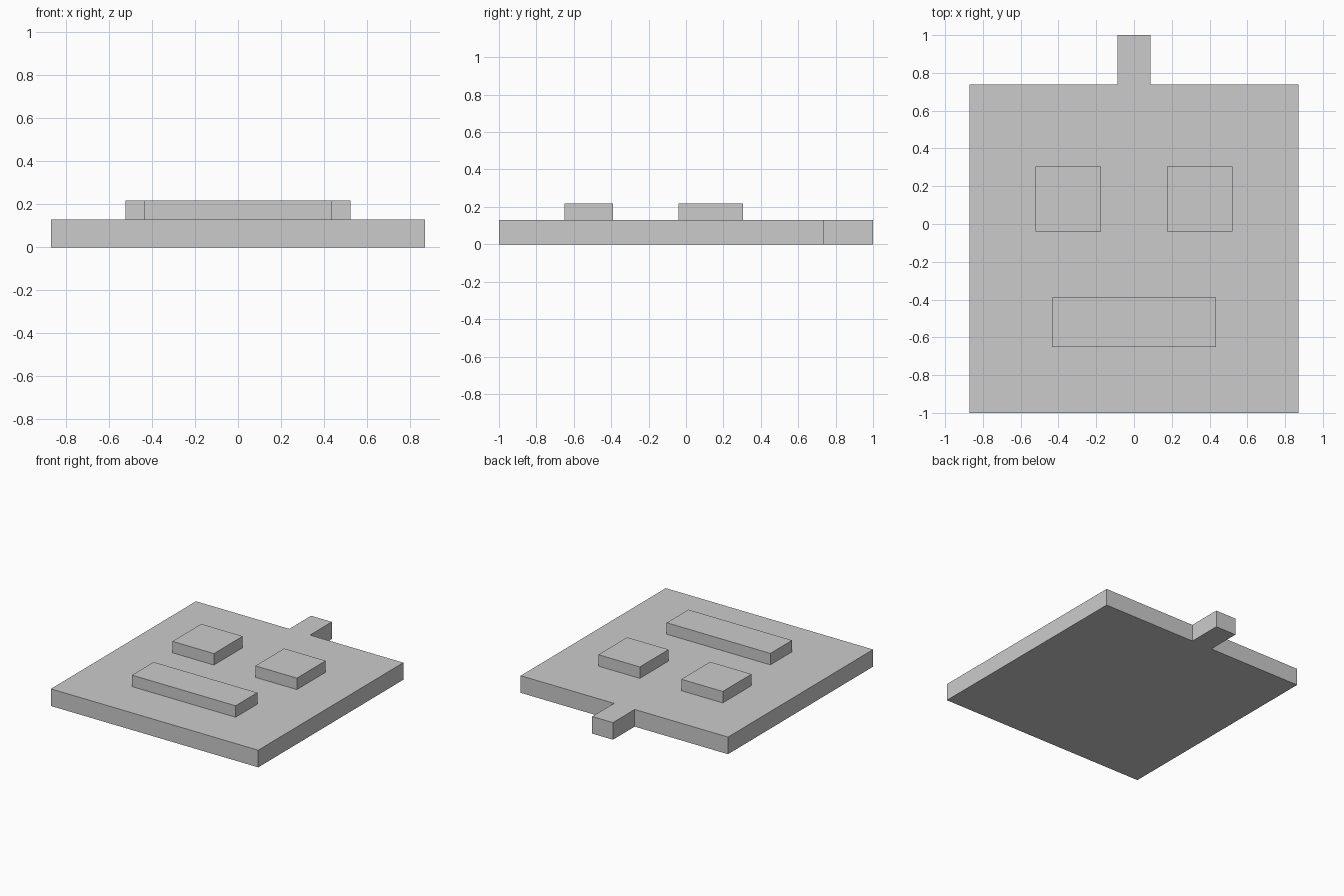
import bpy
import bmesh

cube = bpy.data.objects.get("Cube")
if cube:
    bpy.data.objects.remove(cube, do_unlink=True)

# Plain grey for every part
grey = bpy.data.materials.new("plain grey")
grey.use_nodes = True
COLOR = (0.6, 0.6, 0.6, 1)
grey.diffuse_color = COLOR
grey.node_tree.nodes["Principled BSDF"].inputs["Base Color"].default_value = COLOR


def slab(name, outline, bottom, top):
    """Extrude a flat counter-clockwise outline into a solid slab."""
    bm = bmesh.new()
    face = bm.faces.new([bm.verts.new((x, y, bottom)) for x, y in outline])
    grown = bmesh.ops.extrude_face_region(bm, geom=[face], use_keep_orig=True)
    for v in grown["geom"]:
        if isinstance(v, bmesh.types.BMVert):
            v.co.z = top
    bmesh.ops.recalc_face_normals(bm, faces=bm.faces)
    mesh = bpy.data.meshes.new(name)
    bm.to_mesh(mesh)
    bm.free()
    mesh.materials.append(grey)
    obj = bpy.data.objects.new(name, mesh)
    bpy.context.collection.objects.link(obj)
    return obj


def rectangle(x0, x1, y0, y1):
    return [(x0, y0), (x1, y0), (x1, y1), (x0, y1)]


HALF, TAB, SHOULDER = 0.87, 0.087, 0.739
BASE_TOP, RAISED_TOP = 0.13, 0.217

# Square plate with the tab at the back, as one outline
right_half = [(HALF, -1), (HALF, SHOULDER), (TAB, SHOULDER), (TAB, 1)]
left_half = [(-x, y) for x, y in reversed(right_half)]
slab("face_plate", right_half + left_half, 0, BASE_TOP)

# Raised square eyes
for side, inner, outer in (("left", 0.174, 0.522), ("right", -0.522, -0.174)):
    slab(side + "_eye", rectangle(inner, outer, -0.04, 0.305), BASE_TOP, RAISED_TOP)

# Raised bar mouth
slab("mouth", rectangle(-0.435, 0.435, -0.65, -0.39), BASE_TOP, RAISED_TOP)
